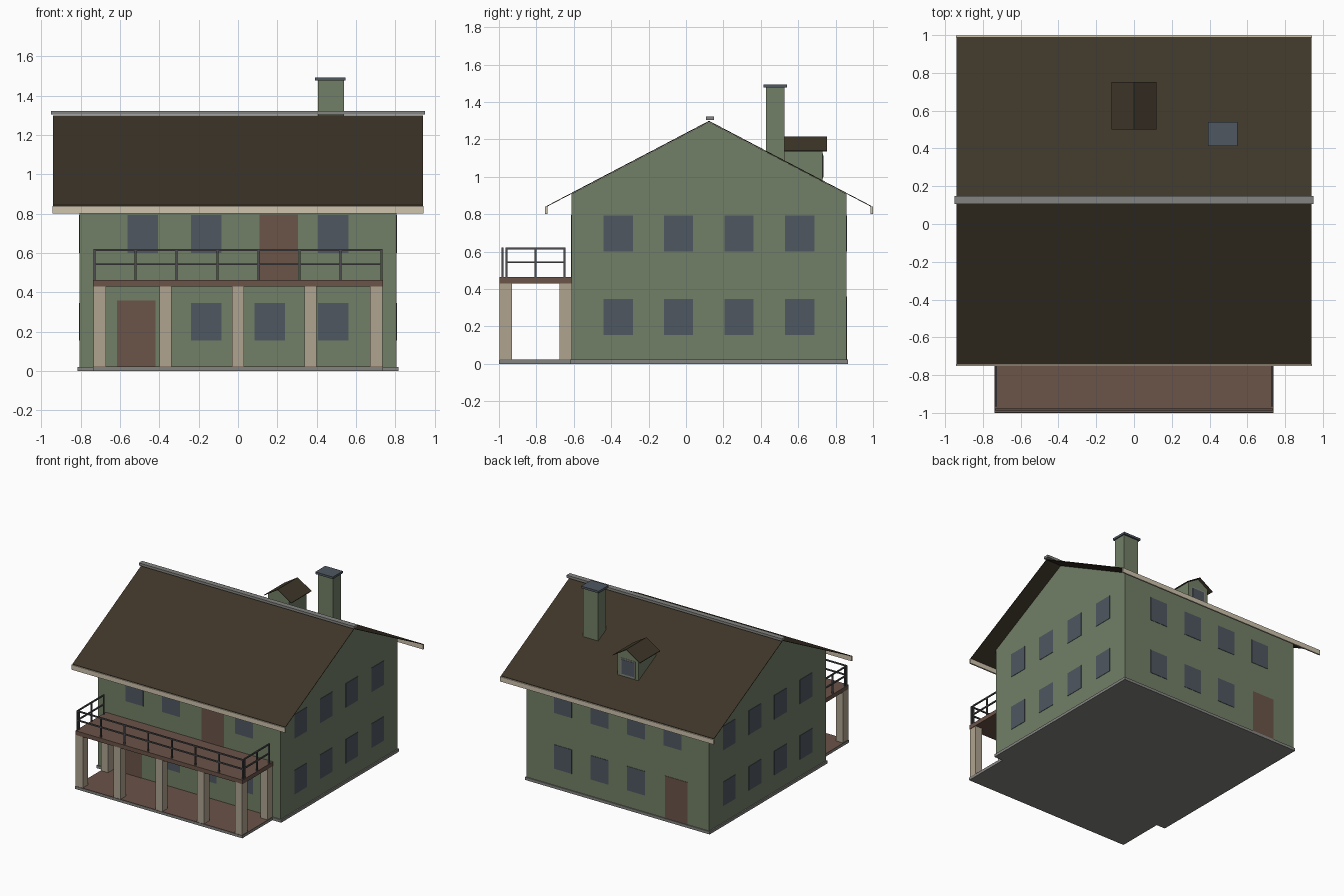
import bpy, bmesh
from mathutils import Vector

old = bpy.data.objects.get("Cube")
if old:
    bpy.data.objects.remove(old, do_unlink=True)


def material(name, r, g, b):
    m = bpy.data.materials.new(name)
    m.use_nodes = True
    m.diffuse_color = (r, g, b, 1)
    m.node_tree.nodes["Principled BSDF"].inputs["Base Color"].default_value = (r, g, b, 1)
    return m


GREEN = material("wall_green", 0.17, 0.215, 0.135)
ROOF = material("roof_brown", 0.048, 0.036, 0.022)
STONE = material("stone_grey", 0.23, 0.23, 0.22)
WOOD = material("wood_brown", 0.145, 0.088, 0.066)
COLUMN = material("column_beige", 0.43, 0.37, 0.28)
CREAM = material("trim_cream", 0.62, 0.55, 0.42)
GLASS = material("window_slate", 0.078, 0.096, 0.12)
METAL = material("railing_grey", 0.075, 0.075, 0.08)


def finish(name, bm, mat):
    bmesh.ops.recalc_face_normals(bm, faces=bm.faces)
    mesh = bpy.data.meshes.new(name)
    bm.to_mesh(mesh)
    bm.free()
    mesh.materials.append(mat)
    ob = bpy.data.objects.new(name, mesh)
    bpy.context.collection.objects.link(ob)
    return ob


def boxes(name, mat, spans):
    """One object from boxes given as (x0, x1), (y0, y1), (z0, z1)."""
    bm = bmesh.new()
    for span in spans:
        lo, hi = (Vector(c) for c in zip(*span))
        made = bmesh.ops.create_cube(bm, size=1)["verts"]
        for v in made:
            v.co = (lo + hi) / 2 + v.co * (hi - lo)
    return finish(name, bm, mat)


def prism(name, mat, profile, direction):
    """Extrude a flat outline along a direction."""
    bm = bmesh.new()
    face = bm.faces.new([bm.verts.new(p) for p in profile])
    side = bmesh.ops.extrude_face_region(bm, geom=[face])["geom"]
    moved = [g for g in side if isinstance(g, bmesh.types.BMVert)]
    bmesh.ops.translate(bm, verts=moved, vec=direction)
    return finish(name, bm, mat)


def around(c, half):
    return (c - half, c + half)


# Main dimensions
WX, FRONT, BACK = 0.805, -0.612, 0.858
RIDGE_Y, RIDGE_Z, SLOPE = 0.123, 1.293, 0.524
DECK_X, DECK_Y = 0.738, -0.997


def roof_z(y):
    return RIDGE_Z - SLOPE * abs(y - RIDGE_Y)


# Walls with gables
ys = (FRONT, RIDGE_Y, BACK)
outline = [(-WX, y, roof_z(y)) for y in ys] + [(-WX, BACK, 0.01), (-WX, FRONT, 0.01)]
prism("walls", GREEN, outline, (2 * WX, 0, 0))

# Main roof sheet, ridge cap and eave boards
ys = (-0.745, RIDGE_Y, 0.99)
sheet = [(-0.94, y, roof_z(y) + 0.006) for y in ys]
sheet += [(-0.94, y, roof_z(y) + 0.001) for y in reversed(ys)]
prism("roof", ROOF, sheet, (1.88, 0, 0))
boxes("ridge_cap", STONE, [((-0.95, 0.95), around(RIDGE_Y + 0.005, 0.021), (1.303, 1.323))])
boxes("eave_boards", CREAM, [((-0.943, 0.943), around(y, 0.006), (0.802, 0.84))
                             for y in (-0.747, 0.993)])

# Foundation and porch slab
boxes("foundation", STONE, [((-0.815, 0.815), (FRONT - 0.008, BACK + 0.008), (0, 0.022)),
                            ((-DECK_X, DECK_X), (-1, FRONT), (0, 0.02))])
boxes("porch_floor", WOOD, [((-DECK_X, DECK_X), (-0.998, FRONT), (0.02, 0.023))])

# Windows and doors as thin plates on all four walls
windows, doors = [], []
LOWER, UPPER, HALF, T = (0.155, 0.347), (0.6, 0.792), 0.078, 0.003
columns_x = (-0.484, -0.161, 0.161, 0.484)
for rows, z in enumerate((LOWER, UPPER)):
    for y in (-0.362, -0.04, 0.283, 0.608):
        for x in (-WX, WX):
            windows.append((around(x, T), around(y, HALF), z))
    for i, x in enumerate(columns_x):
        if i != (2 if rows else 0):
            windows.append((around(x, HALF), around(FRONT, T), z))
        if rows or i:
            windows.append((around(x, HALF), around(BACK, T), z))
boxes("windows", GLASS, windows)
for x, y, z in ((-0.516, FRONT, (0.022, 0.36)), (-0.516, BACK, (0.022, 0.36)),
                (0.207, FRONT, (0.46, 0.795))):
    doors.append((around(x, 0.098), around(y, T), z))
boxes("doors", WOOD, doors)

# Balcony deck on columns
boxes("balcony_deck", WOOD, [((-DECK_X, DECK_X), (DECK_Y, FRONT), (0.43, 0.463))])
posts = [(around(x, 0.031), (DECK_Y, -0.93), (0.02, 0.432))
         for x in (-0.703, -0.368, 0, 0.368, 0.703)]
posts += [(around(x, 0.031), (-0.677, FRONT), (0.02, 0.432)) for x in (-0.703, 0.703)]
boxes("columns", COLUMN, posts)

# Balcony railing
R, RAIL_Y, RAIL_X = 0.005, -0.982, 0.73
rails = []
for i in range(8):
    x = -RAIL_X + i * 2 * RAIL_X / 7
    rails.append((around(x, R), around(RAIL_Y, R), (0.46, 0.62)))
for z in (0.543, 0.616):
    rails.append(((-RAIL_X, RAIL_X), around(RAIL_Y, R), around(z, R)))
    for x in (-RAIL_X, RAIL_X):
        rails.append((around(x, R), (-0.965, -0.645), around(z, R)))
for x in (-RAIL_X, RAIL_X):
    for y in (-0.96, -0.805, -0.65):
        rails.append((around(x, R), around(y, R), (0.46, 0.62)))
boxes("balcony_railing", METAL, rails)

# Chimney
boxes("chimney", GREEN, [((0.406, 0.538), (0.427, 0.527), (1.0, 1.478))])
boxes("chimney_cap", GLASS, [((0.392, 0.547), (0.414, 0.54), (1.476, 1.493))])

# Dormer on the back slope
DY, DW, DE, DR = 0.73, 0.092, 1.135, 1.21
drop = (DR - DE) / 0.12
body = [(-DW, DY, 0.965), (DW, DY, 0.965), (DW, DY, DR - drop * DW),
        (0, DY, DR - 0.002), (-DW, DY, DR - drop * DW)]
prism("dormer_walls", GREEN, body, (0, -0.22, 0))
top = [(-0.12, 0.753, DE), (0, 0.753, DR), (0.12, 0.753, DE)]
top += [(x, y, z + 0.005) for x, y, z in reversed(top)]
prism("dormer_roof", ROOF, top, (0, -0.253, 0))
boxes("dormer_frame", STONE, [(around(0, 0.064), around(DY, 0.003), (0.99, 1.125))])
boxes("dormer_window", GLASS, [(around(0, 0.054), around(DY, 0.005), (1.0, 1.115))])
